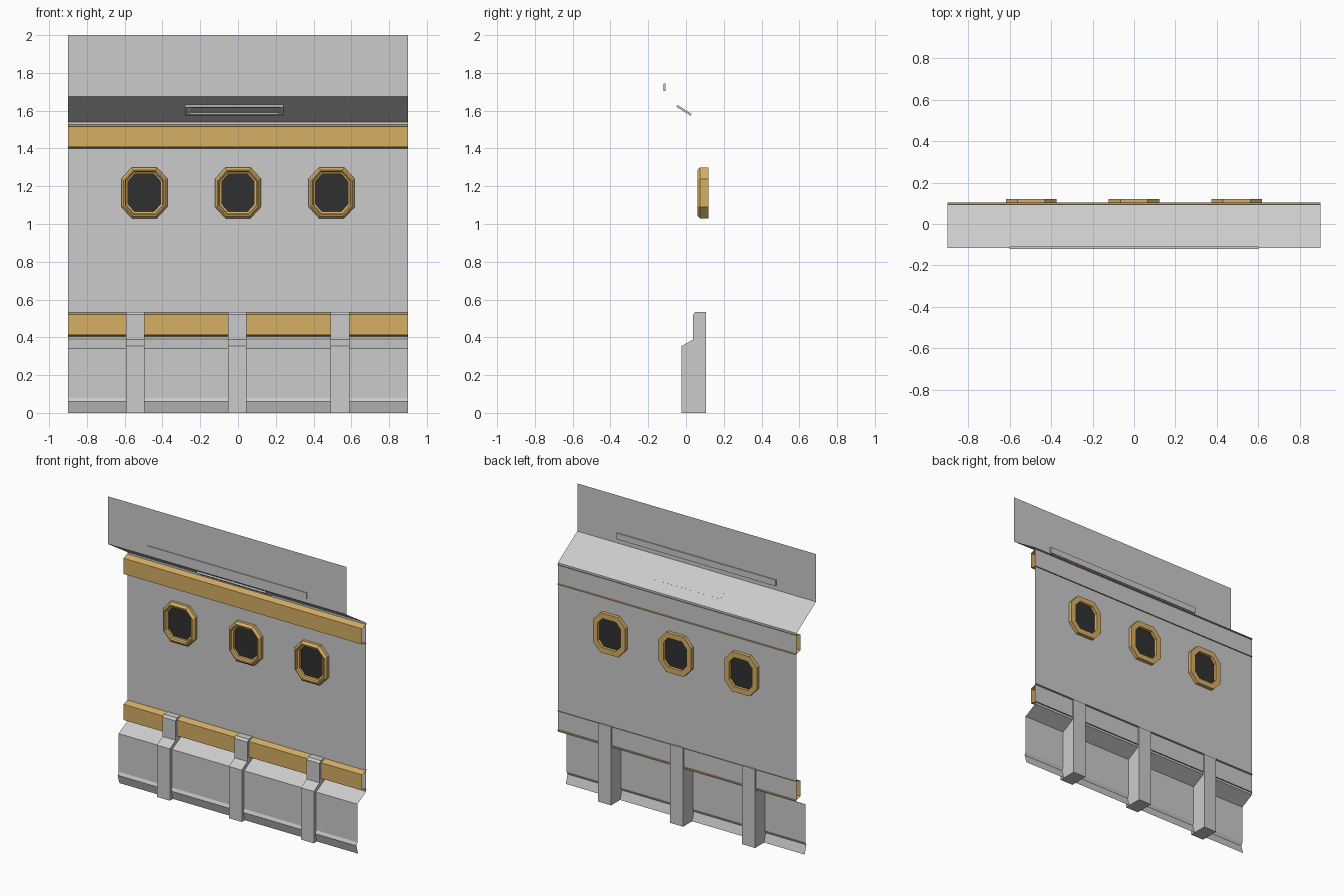
import bpy
from mathutils import Matrix, Vector

if "Cube" in bpy.data.objects:
    bpy.data.objects.remove(bpy.data.objects["Cube"])


def material(name, color):
    m = bpy.data.materials.new(name)
    m.diffuse_color = color
    m.use_nodes = True
    m.node_tree.nodes["Principled BSDF"].inputs["Base Color"].default_value = m.diffuse_color
    return m


GOLD = material("gold_paint", (0.68, 0.43, 0.13, 1))
GLASS = material("dark_glass", (0.03, 0.03, 0.03, 1))


def make(name, verts, faces, mat=None):
    me = bpy.data.meshes.new(name)
    me.from_pydata(verts, [], faces)
    me.update()
    ob = bpy.data.objects.new(name, me)
    bpy.context.collection.objects.link(ob)
    if mat:
        me.materials.append(mat)
    return ob


def extrude_x(name, profile, x0, x1, closed=False, mat=None):
    """Sweep a (y, z) profile along x; open profiles stay thin sheets."""
    n = len(profile)
    verts = [(x, y, z) for x in (x0, x1) for y, z in profile]
    faces = [(i, (i + 1) % n, n + (i + 1) % n, n + i)
             for i in range(n if closed else n - 1)]
    if closed:
        faces += [tuple(range(n))[::-1], tuple(range(n, 2 * n))]
    return make(name, verts, faces, mat)


def octagon(cx, cz, y, d):
    """Tall octagon in the xz plane, inset by d."""
    w, h = 0.122 - d, 0.135 - d
    a, b = 0.066 - 0.41 * d, 0.074 - 0.41 * d
    pts = [(w, -b), (w, b), (a, h), (-a, h), (-w, b), (-w, -b), (-a, -h), (a, -h)]
    return [(cx + x, y, cz + z) for x, z in pts]


def loft(name, rings, wrap, mat):
    """Join rings of points; wrap links last to first, otherwise ends are capped."""
    n, k = len(rings[0]), len(rings)
    verts = [p for r in rings for p in r]
    faces = []
    for r in range(k if wrap else k - 1):
        s = (r + 1) % k
        for i in range(n):
            j = (i + 1) % n
            faces.append((r * n + i, r * n + j, s * n + j, s * n + i))
    if not wrap:
        faces += [tuple(range(n))[::-1], tuple(range((k - 1) * n, k * n))]
    return make(name, verts, faces, mat)


# Folded wall sheet: top panel, sloped soffit, main wall, skirt and kick strip
extrude_x("wall_sheet", [(-0.115, 2.0), (-0.115, 1.675), (0.095, 1.54), (0.095, 0.39),
                         (0.0, 0.34), (0.0, 0.08), (-0.01, 0.06), (0.008, 0.0)],
          -0.9, 0.9)

# Gold trim rails, open at the ends
for name, z in (("upper_trim", 1.40), ("lower_trim", 0.405)):
    extrude_x(name, [(0.105, z - 0.002), (0.052, z + 0.008),
                     (0.052, z + 0.115), (0.105, z + 0.13)], -0.9, 0.9, mat=GOLD)

# Vertical ribs over the skirt and lower trim
rib = [(0.105, 0.0), (-0.025, 0.0), (-0.025, 0.353), (0.037, 0.388),
       (0.037, 0.52), (0.05, 0.535), (0.105, 0.535)]
for i, x in enumerate((-0.545, -0.003, 0.54)):
    extrude_x(f"rib_{i + 1}", rib, x - 0.049, x + 0.049, closed=True)

# Octagonal windows
frame = [(0, 0.12), (0, 0.075), (0.013, 0.06), (0.02, 0.06),
         (0.025, 0.07), (0.036, 0.075), (0.036, 0.12)]
for i, x in enumerate((-0.496, 0.0, 0.496)):
    loft(f"window_frame_{i + 1}", [octagon(x, 1.165, y, d) for d, y in frame], True, GOLD)
    loft(f"window_glass_{i + 1}", [octagon(x, 1.165, y, 0.034) for y in (0.09, 0.1)],
         False, GLASS)

# Long strip set through the top panel
extrude_x("top_strip", [(-0.12, 1.703), (-0.12, 1.745), (-0.108, 1.745), (-0.108, 1.703)],
          -0.6, 0.6, closed=True)

# Recessed light fitting under the soffit
along = Vector((0, 0.21, -0.135)).normalized()
down = Vector((0, along.z, -along.y))
centre = Vector((-0.02, -0.0075, 1.606))


def light_ring(hx, hs, depth):
    return [centre + Vector((sx * hx, 0, 0)) + along * (ss * hs) + down * depth
            for sx, ss in ((-1, -1), (1, -1), (1, 1), (-1, 1))]


loft("soffit_light", [light_ring(0.26, 0.044, -0.0005), light_ring(0.26, 0.044, 0.011),
                      light_ring(0.245, 0.032, 0.011), light_ring(0.23, 0.024, 0.003)],
     False, None)

# Make the closed parts face outward
import bmesh
for ob in bpy.context.collection.objects:
    bm = bmesh.new()
    bm.from_mesh(ob.data)
    bmesh.ops.recalc_face_normals(bm, faces=bm.faces)
    bm.to_mesh(ob.data)
    bm.free()
